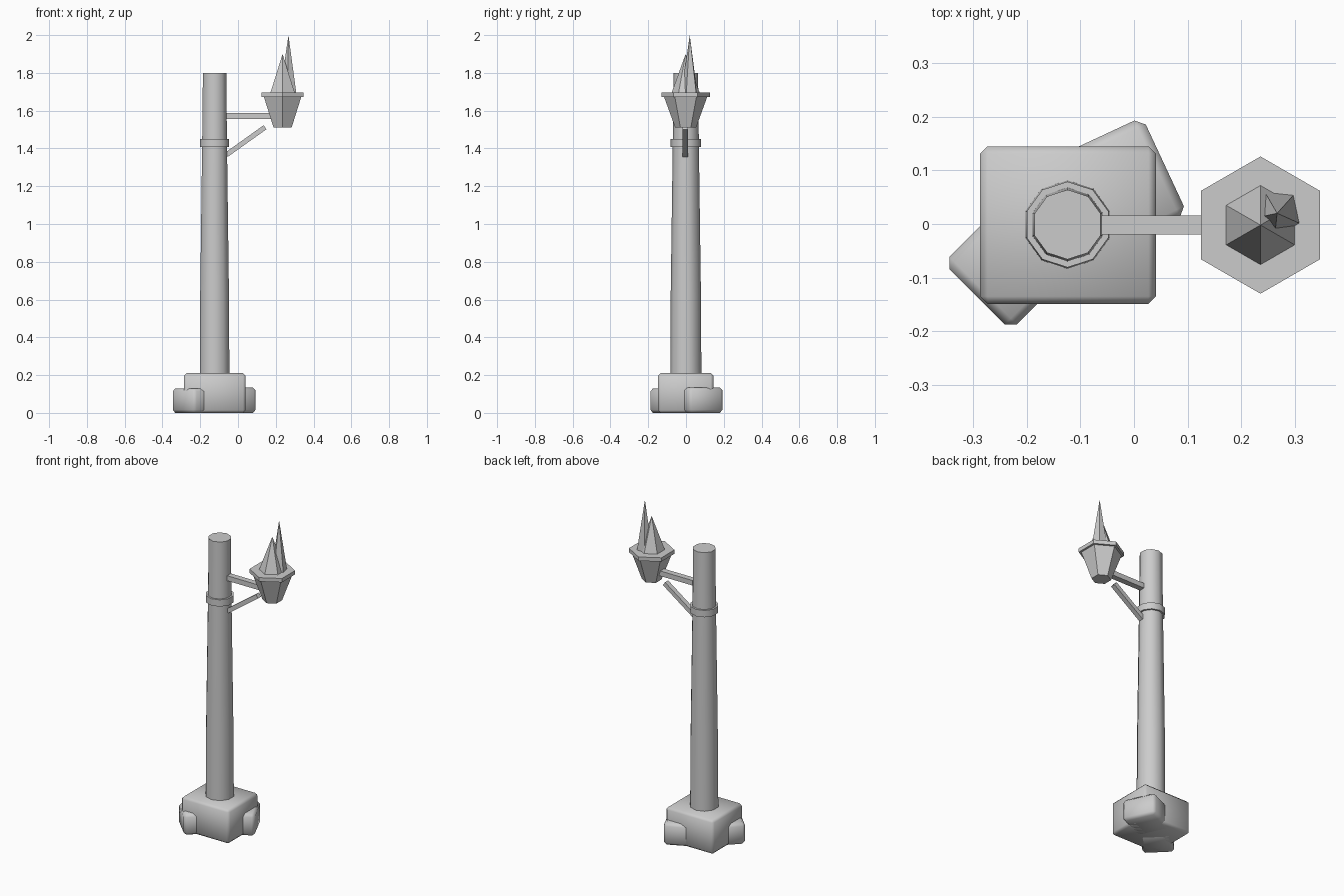
import bpy, bmesh, math
from mathutils import Matrix, Vector

if "Cube" in bpy.data.objects:
    bpy.data.objects.remove(bpy.data.objects["Cube"])


def finish(name, bm, loc=(0, 0, 0), rot_z=0.0, smooth=None):
    """Turn a bmesh into a named object; smooth = sharp-edge angle in degrees."""
    bmesh.ops.recalc_face_normals(bm, faces=bm.faces)
    me = bpy.data.meshes.new(name)
    bm.to_mesh(me)
    bm.free()
    ob = bpy.data.objects.new(name, me)
    bpy.context.collection.objects.link(ob)
    ob.location = loc
    ob.rotation_euler.z = math.radians(rot_z)
    if smooth:
        bpy.ops.object.select_all(action='DESELECT')
        ob.select_set(True)
        bpy.context.view_layer.objects.active = ob
        bpy.ops.object.shade_smooth_by_angle(angle=math.radians(smooth))
    return ob


def lathe(name, profile, sides, xy, start=90.0, smooth=None):
    """Stack regular polygons given as (radius, z); radius 0 makes a tip."""
    bm = bmesh.new()
    rings = []
    for r, z in profile:
        angles = [math.radians(start + 360 * i / sides) for i in range(sides if r else 1)]
        rings.append([bm.verts.new((r * math.cos(a), r * math.sin(a), z)) for a in angles])
    for low, high in zip(rings, rings[1:]):
        for i in range(sides):
            j = (i + 1) % sides
            if len(high) == 1:
                bm.faces.new((low[i], low[j], high[0]))
            else:
                bm.faces.new((low[i], low[j], high[j], high[i]))
    for ring in (rings[0], rings[-1]):
        if len(ring) > 2:
            bm.faces.new(ring)
    return finish(name, bm, (*xy, 0), 0, smooth)


def stone(name, xy, size, rot_z, bevel):
    """Chamfered, softly shaded block standing on the ground."""
    bm = bmesh.new()
    bmesh.ops.create_cube(bm, size=1, matrix=Matrix.Diagonal((*size, 1)))
    bmesh.ops.bevel(bm, geom=bm.edges[:], offset=bevel, segments=1, affect='EDGES')
    return finish(name, bm, (*xy, size[2] / 2), rot_z, 70)


def bar(name, a, b, width, height):
    """Square bar between two points."""
    a, b = Vector(a), Vector(b)
    bm = bmesh.new()
    bmesh.ops.create_cube(bm, size=1, matrix=Matrix.Diagonal(((b - a).length, width, height, 1)))
    ob = finish(name, bm, (a + b) / 2)
    ob.rotation_euler.y = -math.atan2(b.z - a.z, b.x - a.x)
    return ob


# Stone footing
stone("base_block", (-0.123, -0.002), (0.328, 0.294, 0.21), 0, 0.014)
stone("base_stone_back", (-0.033, 0.067), (0.20, 0.20, 0.135), 25, 0.016)
stone("base_stone_front", (-0.222, -0.065), (0.20, 0.178, 0.13), 45, 0.016)

# Ten-sided tapering pole with collar
POLE = (-0.124, -0.001)
lathe("pole", [(0.083, 0.1), (0.08, 0.63), (0.069, 1.43), (0.065, 1.8)], 10, POLE, smooth=40)
lathe("pole_collar", [(0.08, 1.408), (0.08, 1.45)], 10, POLE, smooth=40)

# Bracket
bar("arm", (-0.09, -0.002, 1.571), (0.22, -0.002, 1.571), 0.036, 0.031)
bar("brace", (-0.062, -0.004, 1.366), (0.143, -0.004, 1.512), 0.03, 0.026)

# Hexagonal lantern bowl and rim
LAMP = (0.236, -0.002)
lathe("lantern_bowl", [(0.055, 1.51), (0.115, 1.675)], 6, LAMP)
lathe("lantern_rim", [(0.128, 1.672), (0.128, 1.696)], 6, LAMP)

# Flames
lathe("flame_large", [(0.076, 1.69), (0, 1.90)], 6, LAMP)
lathe("flame_tall", [(0.046, 1.69), (0, 2.0)], 5, (0.267, 0.02), start=48)
